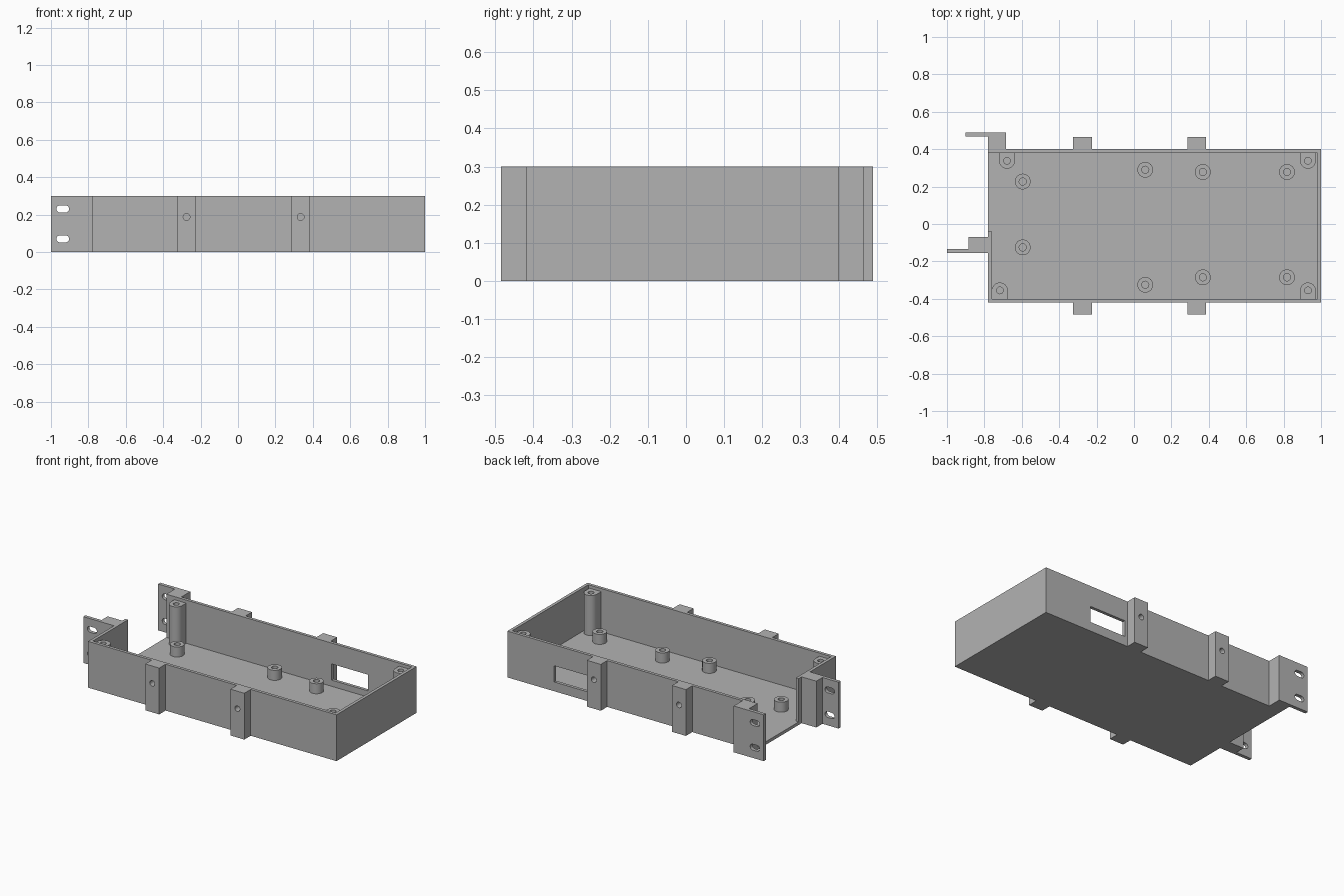
import bpy
import bmesh
import math
from mathutils import Matrix, Vector

cube = bpy.data.objects.get("Cube")
if cube:
    bpy.data.objects.remove(cube, do_unlink=True)

HEIGHT = 0.30
FLOOR = 0.02
LEFT, RIGHT = -0.78, 1.0
FRONT, BACK = -0.42, 0.40
WALL = 0.02

grey = bpy.data.materials.new("plain grey")
grey.use_nodes = True
COLOUR = (0.45, 0.45, 0.45, 1)
grey.diffuse_color = COLOUR
grey.node_tree.nodes["Principled BSDF"].inputs["Base Color"].default_value = COLOUR


def prism(name, outline, z0, z1):
    """Extrude a counter-clockwise xy outline from z0 to z1."""
    bm = bmesh.new()
    base = bm.faces.new([bm.verts.new((x, y, z0)) for x, y in outline])
    top = bmesh.ops.extrude_face_region(bm, geom=[base])["geom"]
    verts = [v for v in top if isinstance(v, bmesh.types.BMVert)]
    bmesh.ops.translate(bm, vec=(0, 0, z1 - z0), verts=verts)
    bmesh.ops.recalc_face_normals(bm, faces=bm.faces)
    mesh = bpy.data.meshes.new(name)
    bm.to_mesh(mesh)
    bm.free()
    mesh.materials.append(grey)
    obj = bpy.data.objects.new(name, mesh)
    bpy.context.collection.objects.link(obj)
    return obj


def box(name, x0, x1, y0, y1, z0=0, z1=HEIGHT):
    return prism(name, [(x0, y0), (x1, y0), (x1, y1), (x0, y1)], z0, z1)


def arc(x, y, r, start, end, steps):
    angles = [start + (end - start) * i / steps for i in range(steps + 1)]
    return [(x + r * math.cos(a), y + r * math.sin(a)) for a in angles]


def circle(x, y, r):
    return arc(x, y, r, 0, math.tau, 32)[:-1]


def cut(obj, *cutters):
    """Subtract each cutter from the object, then discard it."""
    bpy.context.view_layer.objects.active = obj
    for cutter in cutters:
        cutter.hide_render = True
        mod = obj.modifiers.new("cut", 'BOOLEAN')
        mod.operation = 'DIFFERENCE'
        mod.solver = 'EXACT'
        mod.object = cutter
        bpy.ops.object.modifier_apply(modifier=mod.name)
        bpy.data.objects.remove(cutter, do_unlink=True)
    return obj


def sideways(obj, x, y, z):
    """Turn a prism made around the origin so it runs along +y."""
    obj.data.transform(Matrix.Translation(Vector((x, y, z)))
                       @ Matrix.Rotation(-math.pi / 2, 4, 'X'))
    return obj


# Open tray with a doorway in the left-hand end and a window at the back
tray = box("tray", LEFT, RIGHT, FRONT, BACK)
cut(tray,
    box("cavity", LEFT + WALL, RIGHT - WALL, FRONT + WALL, BACK - WALL, FLOOR, 0.5),
    box("end_opening", LEFT - 0.1, LEFT + 0.1, -0.04, BACK - WALL, FLOOR, 0.5),
    box("window", 0.405, 0.665, BACK - 0.1, BACK + 0.1, 0.06, 0.165))

# Side tabs with blind screw holes
TAB = 0.065
for label, x in (("a", -0.275), ("b", 0.335)):
    for side, wall, sign in (("front", FRONT, -1), ("back", BACK, 1)):
        outer = wall + sign * TAB
        tab = box(f"{side}_tab_{label}", x - 0.05, x + 0.05,
                  min(wall, outer), max(wall, outer))
        hole = prism("tab_hole", circle(0, 0, 0.018), -0.05, 0.05)
        cut(tab, sideways(hole, x, outer, 0.187))


# Mounting brackets: a block with a slotted flange
def bracket(name, outline, slot_x, slot_y):
    obj = prism(name, outline, 0, HEIGHT)
    for z in (0.07, 0.23):
        slot = prism("slot", arc(0.015, 0, 0.019, -math.pi / 2, math.pi / 2, 12)
                     + arc(-0.015, 0, 0.019, math.pi / 2, 1.5 * math.pi, 12),
                     -0.05, 0.05)
        cut(obj, sideways(slot, slot_x, slot_y, z))


bracket("back_bracket",
        [(LEFT, BACK), (-0.685, BACK), (-0.685, 0.49), (-0.90, 0.49),
         (-0.90, 0.468), (LEFT, 0.468)], -0.837, 0.48)
bracket("end_bracket",
        [(-1.0, -0.155), (LEFT, -0.155), (LEFT, -0.07), (-0.885, -0.07),
         (-0.885, -0.133), (-1.0, -0.133)], -0.937, -0.144)

# Short standoffs on the floor
STANDOFFS = [(0.06, 0.29), (0.06, -0.325), (-0.595, 0.227), (-0.595, -0.125),
             (0.368, 0.278), (0.818, 0.278), (0.368, -0.285), (0.818, -0.285)]
for i, (x, y) in enumerate(STANDOFFS, 1):
    standoff = prism(f"standoff_{i}", circle(x, y, 0.042), FLOOR, 0.085)
    cut(standoff, prism("bore", circle(x, y, 0.019), FLOOR + 0.005, 0.2))

# Tall lid posts, rounded inwards and joined to the long walls
R = 0.042
for name, x, y in (("back_left", 0.93, 0.338), ("back_right", -0.679, 0.338),
                   ("front_left", 0.93, -0.355), ("front_right", -0.717, -0.355)):
    if y > 0:
        outline = arc(x, y, R, math.pi, math.tau, 16)
        outline += [(x + R, BACK - WALL), (x - R, BACK - WALL)]
    else:
        outline = arc(x, y, R, 0, math.pi, 16)
        outline += [(x - R, FRONT + WALL), (x + R, FRONT + WALL)]
    post = prism(f"{name}_lid_post", outline, FLOOR, 0.28)
    cut(post, prism("bore", circle(x, y, 0.018), 0.06, 0.4))

# Smooth the round parts while keeping edges sharp
for obj in bpy.context.collection.objects:
    if obj.type == 'MESH' and grey.name in obj.data.materials:
        bpy.ops.object.select_all(action='DESELECT')
        obj.select_set(True)
        bpy.context.view_layer.objects.active = obj
        bpy.ops.object.shade_smooth_by_angle()
